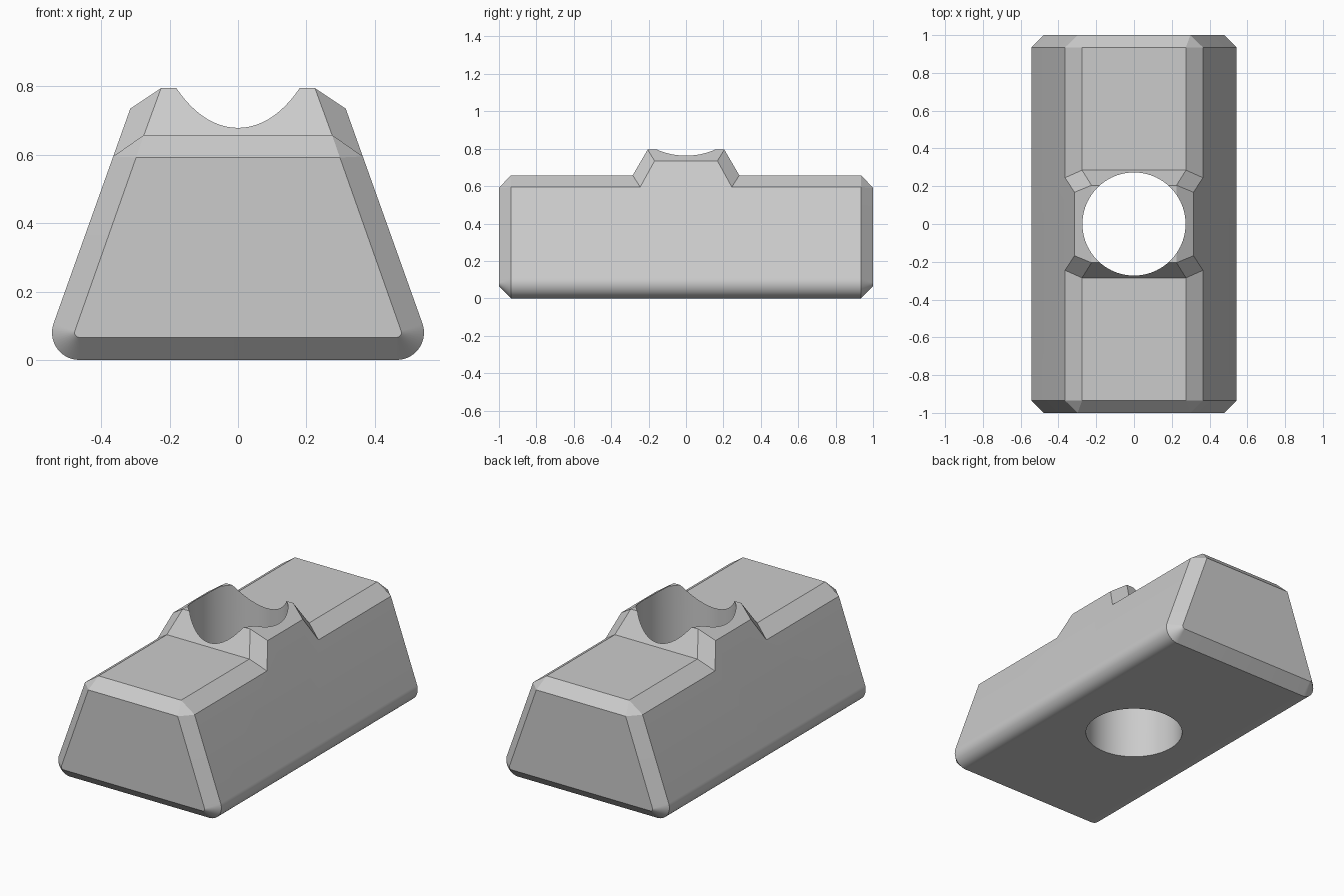
import bpy, bmesh
from math import radians, cos, sin

if "Cube" in bpy.data.objects:
    bpy.data.objects.remove(bpy.data.objects["Cube"])

END, RIM, ARC_STEPS = 1.0, 0.935, 14

# Plain grey steel
steel = bpy.data.materials.new("grey_steel")
steel.use_nodes = True
steel.diffuse_color = (0.6, 0.6, 0.6, 1)
steel.node_tree.nodes["Principled BSDF"].inputs["Base Color"].default_value = (0.6, 0.6, 0.6, 1)


def lower_corner(radius):
    """Rounded lower corner of the section, from the base up to the sloping wall."""
    angles = [radians(-90 + 110 * i / ARC_STEPS) for i in range(ARC_STEPS + 1)]
    return [(0.464 + radius * cos(a), 0.08 + radius * sin(a)) for a in angles]


def at(y, section):
    return [(x, y, z) for x, z in section]


def quarter_faces():
    shoulder, ridge = (0.365, 0.595), (0.275, 0.658)
    section = [(0, 0)] + lower_corner(0.08) + [shoulder, ridge, (0, 0.658)]
    inset = [(0, 0.066)] + lower_corner(0.014) + [(0.298, 0.592)] * 2 + [(0, 0.592)]
    mid, rim, cap = at(0, section), at(RIM, section), at(END, inset)

    # End cap and its chamfer ring
    faces = [cap]
    for i in range(len(section) - 1):
        faces.append([rim[i], rim[i + 1], cap[i + 1], cap[i]])

    # Base and rounded lower edge
    n = ARC_STEPS + 1
    for i in range(n):
        faces.append([mid[i], mid[i + 1], rim[i + 1], rim[i]])

    # Raised collar corners
    foot_out, foot_in, foot_mid = (0.365, 0.245, 0.595), (0.275, 0.285, 0.658), (0, 0.285, 0.658)
    top_out, top_in, top_mid = (0.315, 0.168, 0.735), (0.225, 0.205, 0.795), (0, 0.205, 0.795)
    side_out, side_in, centre = (0.315, 0, 0.735), (0.225, 0, 0.795), (0, 0, 0.795)

    faces += [
        [mid[n], rim[n], rim[n + 1], foot_out, top_out, side_out],  # sloping wall
        [rim[n + 1], rim[n + 2], foot_in, foot_out],                # shoulder chamfer
        [rim[n + 2], rim[n + 3], foot_mid, foot_in],                # flat top
        [foot_in, foot_mid, top_mid, top_in],                       # collar slope
        [foot_out, foot_in, top_in, top_out],                       # collar corner
        [top_out, top_in, side_in, side_out],                       # collar chamfer
        [top_in, top_mid, centre, side_in],                         # collar top
    ]
    return faces


# Mirror the quarter into the whole block
bm = bmesh.new()
for sx in (1, -1):
    for sy in (1, -1):
        for face in quarter_faces():
            points = list(dict.fromkeys(face))
            bm.faces.new([bm.verts.new((x * sx, y * sy, z)) for x, y, z in points])
bmesh.ops.remove_doubles(bm, verts=bm.verts[:], dist=0.0005)
bmesh.ops.dissolve_limit(bm, angle_limit=radians(0.5), verts=bm.verts[:], edges=bm.edges[:])
bmesh.ops.recalc_face_normals(bm, faces=bm.faces[:])
mesh = bpy.data.meshes.new("slot_nut_block")
bm.to_mesh(mesh)
bm.free()
mesh.materials.append(steel)
block = bpy.data.objects.new("slot_nut_block", mesh)
bpy.context.collection.objects.link(block)

# Vertical through hole
bpy.ops.mesh.primitive_cylinder_add(vertices=96, radius=0.273, depth=2, location=(0, 0, 0.4))
cutter = bpy.context.object
cutter.name = "hole_cutter"
cutter.data.materials.append(steel)
bore = block.modifiers.new("bore", "BOOLEAN")
bore.operation, bore.solver, bore.object = "DIFFERENCE", "EXACT", cutter

bpy.ops.object.select_all(action="DESELECT")
block.select_set(True)
bpy.context.view_layer.objects.active = block
bpy.ops.object.modifier_apply(modifier="bore")
bpy.data.objects.remove(cutter)
bpy.ops.object.shade_smooth_by_angle(angle=radians(20))
